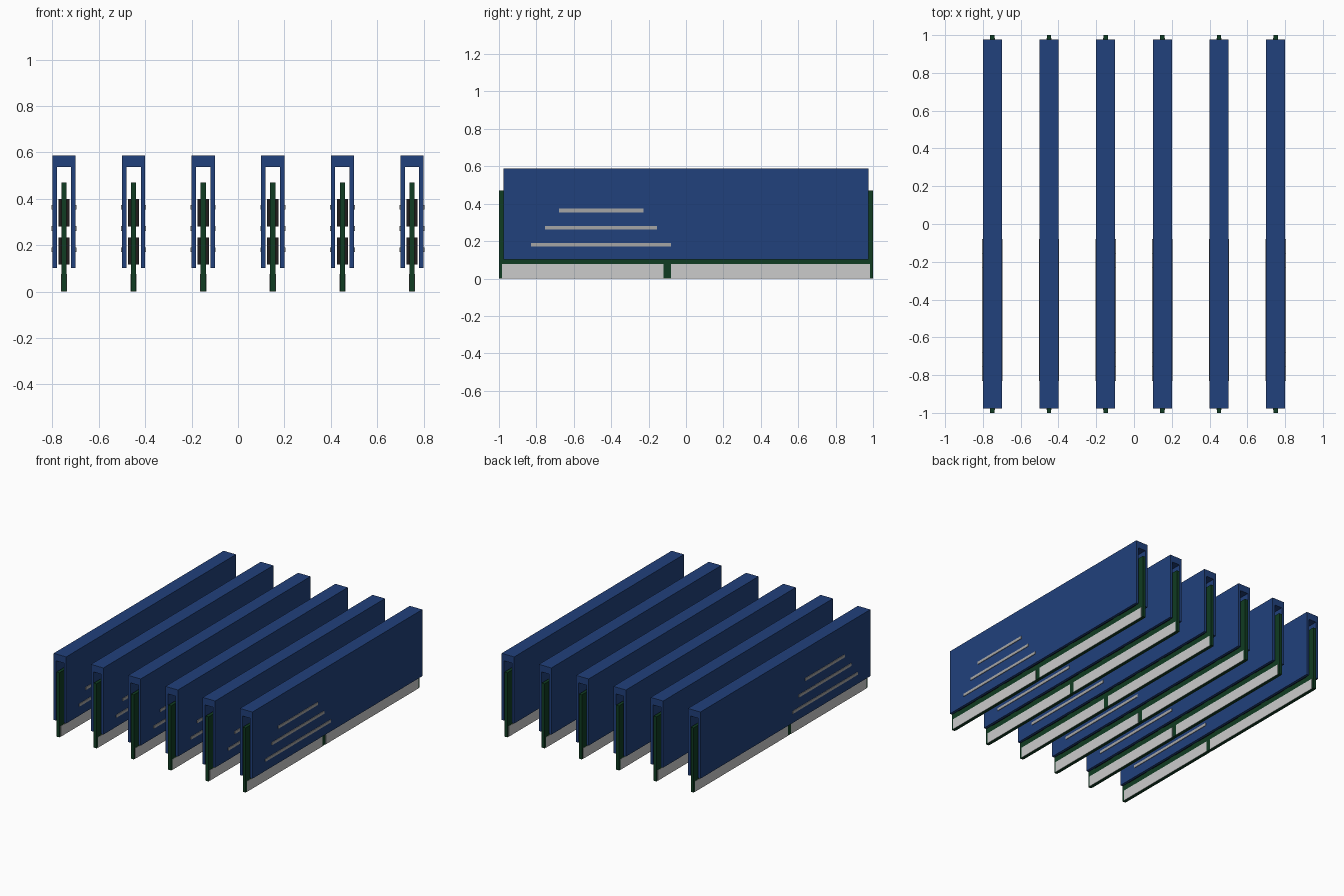
import bpy
import bmesh
from mathutils import Matrix, Vector

if "Cube" in bpy.data.objects:
    bpy.data.objects.remove(bpy.data.objects["Cube"], do_unlink=True)


def material(name, color):
    mat = bpy.data.materials.new(name)
    mat.use_nodes = True
    mat.diffuse_color = (*color, 1)
    mat.node_tree.nodes["Principled BSDF"].inputs["Base Color"].default_value = (*color, 1)
    return mat


BLUE = material("heat spreader blue", (0.015, 0.052, 0.2))
GREEN = material("board green", (0.005, 0.045, 0.016))
BLACK = material("chip black", (0.014, 0.012, 0.012))
SILVER = material("contact silver", (0.6, 0.6, 0.6))
GREY = material("stripe grey", (0.38, 0.38, 0.38))


def box(bm, x, y, z):
    """Add a box spanning the given (low, high) ranges."""
    spans = (x, y, z)
    centre = Vector([(a + b) / 2 for a, b in spans])
    size = Vector([b - a for a, b in spans])
    matrix = Matrix.Translation(centre) @ Matrix.Diagonal((*size, 1))
    bmesh.ops.create_cube(bm, size=1, matrix=matrix)


def mirrored(bm, inner, outer, y, z):
    """Add the same box on both faces of the board."""
    box(bm, (inner, outer), y, z)
    box(bm, (-outer, -inner), y, z)


def finish(bm, name, mat):
    mesh = bpy.data.meshes.new(name)
    bm.to_mesh(mesh)
    bm.free()
    mesh.materials.append(mat)
    return name, mesh


BOARD = 0.0115
SHELL = 0.05
SHELL_Y = (-0.977, 0.977)
parts = []

# Circuit board
bm = bmesh.new()
box(bm, (-BOARD, BOARD), (-1, 1), (0, 0.47))
parts.append(finish(bm, "circuit_board", GREEN))

# Edge contacts, split by the key
bm = bmesh.new()
for y in ((-0.985, -0.12), (-0.08, 0.985)):
    mirrored(bm, BOARD, BOARD + 0.002, y, (0, 0.077))
parts.append(finish(bm, "edge_contacts", SILVER))

# Two rows of memory chips on each face
bm = bmesh.new()
for z in ((0.116, 0.233), (0.28, 0.4)):
    for i in range(8):
        y = -0.84 + i * 0.24
        mirrored(bm, BOARD, 0.024, (y - 0.09, y + 0.09), z)
parts.append(finish(bm, "memory_chips", BLACK))

# Heat spreader: an upside-down U extruded along the board
bm = bmesh.new()
outline = [(-SHELL, 0.102), (-SHELL, 0.587), (SHELL, 0.587), (SHELL, 0.102),
           (0.031, 0.102), (0.031, 0.537), (-0.031, 0.537), (-0.031, 0.102)]
face = bm.faces.new([bm.verts.new((x, SHELL_Y[0], z)) for x, z in outline])
sweep = bmesh.ops.extrude_face_region(bm, geom=[face], use_keep_orig=True)
moved = [v for v in sweep["geom"] if isinstance(v, bmesh.types.BMVert)]
bmesh.ops.translate(bm, verts=moved, vec=(0, SHELL_Y[1] - SHELL_Y[0], 0))
bmesh.ops.recalc_face_normals(bm, faces=bm.faces)
parts.append(finish(bm, "heat_spreader", BLUE))

# Raised stripes, shorter towards the top
bm = bmesh.new()
for i in range(3):
    y = (-0.83 + i * 0.075, -0.08 - i * 0.074)
    z = 0.18 + i * 0.092
    mirrored(bm, SHELL, SHELL + 0.004, y, (z - 0.01, z + 0.01))
parts.append(finish(bm, "side_stripes", GREY))

# Six modules in a row
for i in range(6):
    for name, mesh in parts:
        obj = bpy.data.objects.new(f"{name}_{i + 1}", mesh)
        obj.location.x = (i - 2.5) * 0.3
        bpy.context.collection.objects.link(obj)
